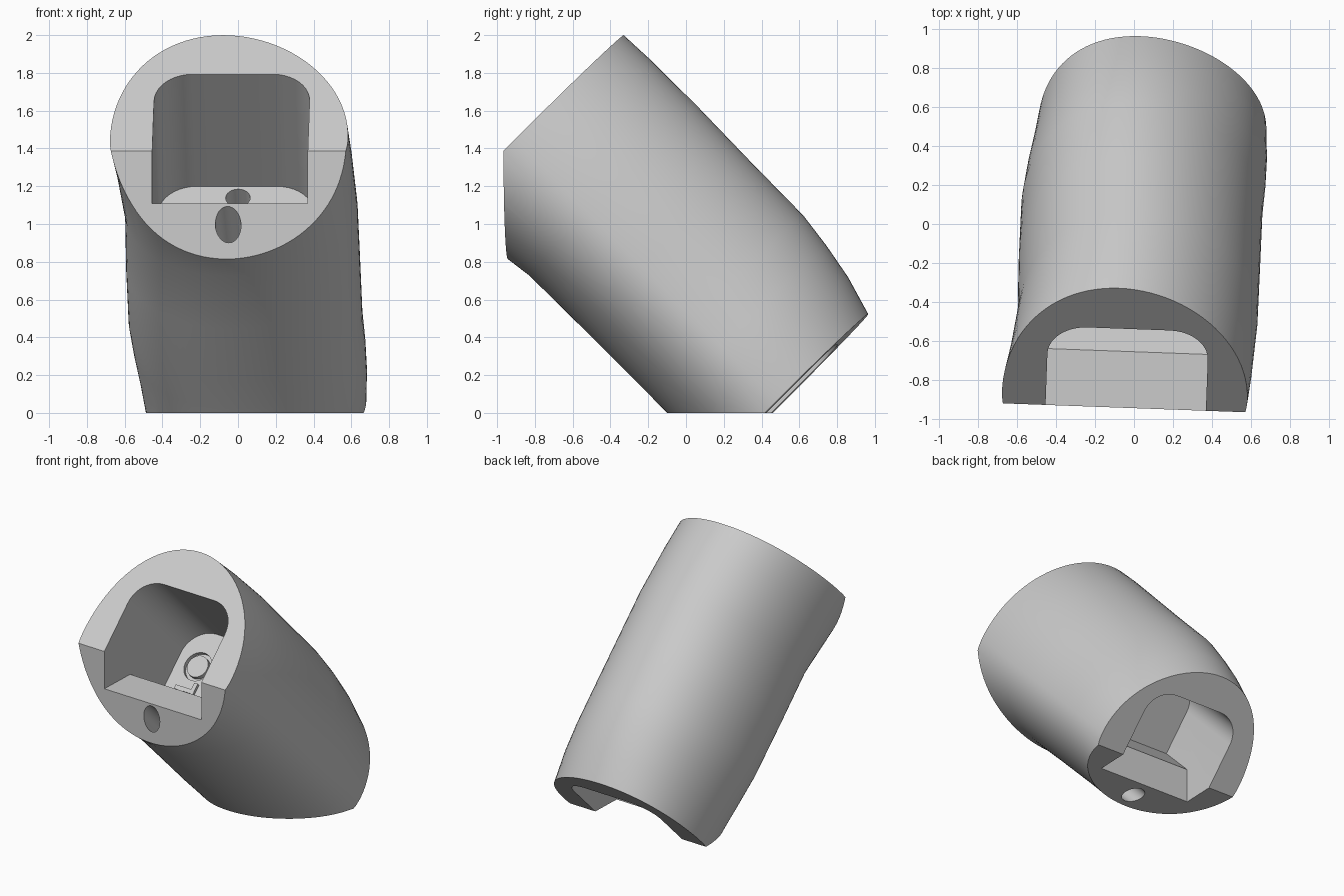
import bpy, bmesh, math
from mathutils import Vector, Matrix

cube = bpy.data.objects.get("Cube")
if cube:
    bpy.data.objects.remove(cube, do_unlink=True)

TURN = Matrix.Rotation(math.radians(-2.1), 3, 'Z')
R2 = math.sqrt(2)
MID = -0.67          # centre of the sleeve along its slanted axis
TOP_END, LOW_END = -1.649, 0.312

grey = bpy.data.materials.new("plain_grey")
grey.use_nodes = True
colour = (0.6, 0.6, 0.6, 1)
grey.diffuse_color = colour
grey.node_tree.nodes["Principled BSDF"].inputs["Base Color"].default_value = colour


def place(x, v, s):
    """x across, v outward from the slanted axis, s down along the axis."""
    return TURN @ Vector((x, (v + s) / R2, (v - s) / R2))


def finish(name, bm):
    bmesh.ops.recalc_face_normals(bm, faces=bm.faces)
    mesh = bpy.data.meshes.new(name)
    bm.to_mesh(mesh)
    bm.free()
    mesh.materials.append(grey)
    obj = bpy.data.objects.new(name, mesh)
    bpy.context.collection.objects.link(obj)
    return obj


def loft(rings):
    """Skin a row of closed rings and cap both ends."""
    bm = bmesh.new()
    rows = [[bm.verts.new(p) for p in ring] for ring in rings]
    n = len(rows[0])
    for a, b in zip(rows, rows[1:]):
        for i in range(n):
            j = (i + 1) % n
            bm.faces.new((a[i], a[j], b[j], b[i]))
    bm.faces.new(rows[0][::-1])
    bm.faces.new(rows[-1])
    return bm


def rod(start, end, radius, sides=32):
    """Round bar along the axis between two (x, v, s) points."""
    angles = [2 * math.pi * i / sides for i in range(sides)]
    return loft([[place(x + radius * math.cos(a), v + radius * math.sin(a), s)
                  for a in angles] for x, v, s in (start, end)])


def carve(body, name, bm):
    cutter = finish(name, bm)
    cutter.hide_render = True
    mod = body.modifiers.new(name, 'BOOLEAN')
    mod.operation = 'DIFFERENCE'
    mod.solver = 'EXACT'
    mod.object = cutter
    bpy.context.view_layer.objects.active = body
    bpy.ops.object.modifier_apply(modifier=name)
    bpy.data.objects.remove(cutter, do_unlink=True)


# Outer sleeve: s, left edge, right edge, bottom, top, sideways lean of the crown
stations = [(-1.95, -0.69, 0.59, -0.20, 1.165, -0.05),
            (-1.45, -0.617, 0.632, -0.12, 1.188, -0.05),
            (-1.1, -0.58, 0.652, -0.073, 1.19, -0.05),
            (-0.7, -0.585, 0.655, -0.07, 1.182, -0.05),
            (-0.3, -0.582, 0.657, -0.07, 1.178, -0.055),
            (-0.1, -0.562, 0.667, -0.07, 1.152, -0.06),
            (0.1, -0.535, 0.67, -0.075, 1.115, -0.07),
            (0.6, -0.478, 0.65, -0.12, 0.968, -0.09)]


def section(s, x0, x1, low, high, lean, n=96):
    ring, waist = [], 0.4
    for i in range(n):
        a = 2 * math.pi * i / n
        h = high - waist if math.sin(a) > 0 else waist - low
        x = (x0 + x1) / 2 + (x1 - x0) / 2 * math.cos(a) + lean * math.sin(a) ** 2
        ring.append(place(x, waist + h * math.sin(a), s))
    return ring


bm = loft([section(*st) for st in stations])
# Each end is trimmed by one square cut and one slanted cut
cuts = [(place(0, 0, TOP_END), place(0, 0, -1)),
        (place(0, 0, LOW_END), place(0, 0, 1)),
        (TURN @ Vector((0, -0.945, 0)), TURN @ Vector((0, -1, 0))),
        (Vector((0, 0, 0)), Vector((0, 0, -1)))]
for point, normal in cuts:
    geom = bm.verts[:] + bm.edges[:] + bm.faces[:]
    cut = bmesh.ops.bisect_plane(bm, geom=geom, plane_co=point, plane_no=normal,
                                 clear_outer=True)
    edges = [e for e in cut["geom_cut"] if isinstance(e, bmesh.types.BMEdge)]
    bmesh.ops.contextual_create(bm, geom=edges)
sleeve = finish("sleeve", bm)

FLOOR = 0.32


def arch(half, ceiling, radius):
    """Socket outline: flat floor, rounded upper corners."""
    outline = [(-half, FLOOR), (half, FLOOR)]
    for cx, first in ((half - radius, 0), (radius - half, 90)):
        for k in range(11):
            a = math.radians(first + 9 * k)
            outline.append((cx + radius * math.cos(a),
                            ceiling - radius + radius * math.sin(a)))
    return outline


# Sockets: centre, half width, ceiling, corner radius, inner wall, ledge start
sockets = [("upper", -0.008, 0.412, 0.886, 0.2, -0.81, -1.247, False),
           ("lower", 0.068, 0.368, 0.82, 0.18, -0.98, -1.305, True)]
for name, centre, half, ceiling, radius, wall, ledge, flip in sockets:
    def along(s):
        return 2 * MID - s if flip else s
    carve(sleeve, name + "_socket", loft(
        [[place(centre + x, v, along(s)) for x, v in arch(half, ceiling, radius)]
         for s in (wall, -2.0)]))
    # Notch in the lip, running out at 45 degrees from the ledge
    notch = [(0.4, ledge), (FLOOR, ledge), (FLOOR - 0.5, ledge - 0.5), (0.4, ledge - 0.7)]
    carve(sleeve, name + "_notch", loft(
        [[place(centre + x, v, along(s)) for v, s in notch] for x in (-half, half)]))

# Long bore under the sockets, hole in the dividing wall
carve(sleeve, "long_bore", rod((-0.045, 0.037, -2.0), (0.07, 0.035, 0.6), 0.068))
carve(sleeve, "wall_hole", rod((0.0, 0.8, -0.9), (0.0, 0.8, -0.45), 0.065))
# Ring groove around a button
carve(sleeve, "groove", rod((-0.245, 0.63, -0.9), (-0.245, 0.63, -0.78), 0.105))
button = finish("button", rod((-0.245, 0.63, -0.815), (-0.245, 0.63, -0.75), 0.08))

# Small angled clip on the dividing wall
clip_outline = [(-0.33, 0.43), (-0.17, 0.43), (-0.17, 0.51), (-0.2, 0.51),
                (-0.2, 0.46), (-0.33, 0.46)]
clip = finish("clip", loft([[place(x, v, s) for x, v in clip_outline]
                            for s in (-0.83, -0.8)]))

for obj in (sleeve, button, clip):
    bpy.ops.object.select_all(action='DESELECT')
    obj.select_set(True)
    bpy.context.view_layer.objects.active = obj
    bpy.ops.object.shade_smooth_by_angle(angle=math.radians(30))
